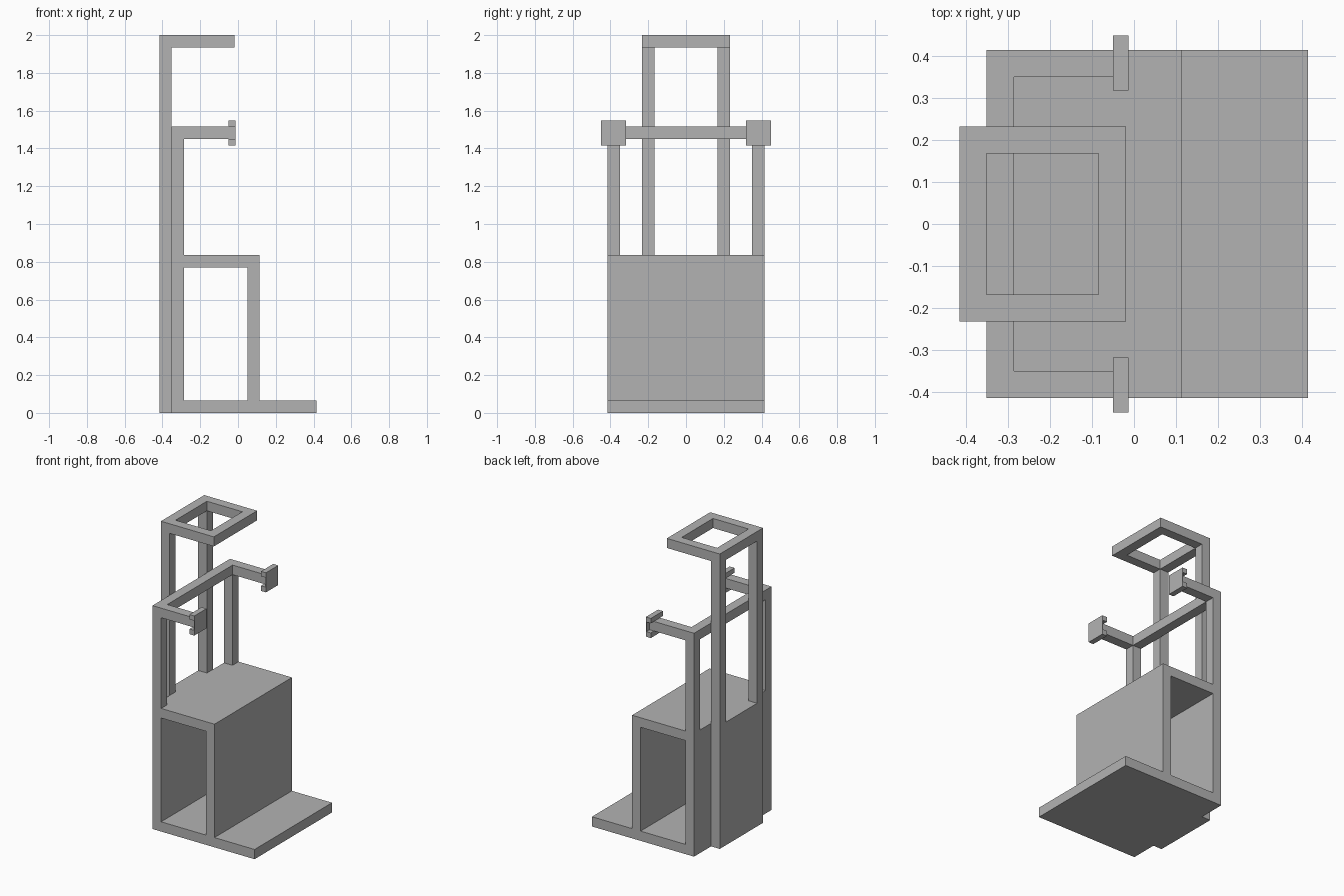
import bpy
import bmesh

cube = bpy.data.objects.get("Cube")
if cube:
    bpy.data.objects.remove(cube, do_unlink=True)

grey = bpy.data.materials.new("plain grey")
grey.use_nodes = True
colour = (0.45, 0.45, 0.45, 1)
grey.diffuse_color = colour
grey.node_tree.nodes["Principled BSDF"].inputs["Base Color"].default_value = colour


def box(name, x, y, z):
    """Box spanning the given (low, high) range on each axis."""
    bm = bmesh.new()
    bmesh.ops.create_cube(bm, size=1)
    for v in bm.verts:
        v.co = [r[1] if c > 0 else r[0] for c, r in zip(v.co, (x, y, z))]
    mesh = bpy.data.meshes.new(name)
    bm.to_mesh(mesh)
    bm.free()
    mesh.materials.append(grey)
    obj = bpy.data.objects.new(name, mesh)
    bpy.context.collection.objects.link(obj)
    return obj


def pair(name, x, y, z):
    """The same box on both y sides."""
    box(name + "_back", x, y, z)
    box(name + "_front", x, (-y[1], -y[0]), z)


# Key positions
REAR, BACK, INNER, FRONT = -0.416, -0.351, -0.286, 0.415
LEG, NOSE = 0.05, 0.114
HALF, ARM_IN = 0.415, 0.35
RING, RING_IN = 0.232, 0.168
FLOOR, SEAT_LOW, SEAT = 0.066, 0.77, 0.835
ARM_LOW, ARM, RING_LOW, TOP = 1.45, 1.515, 1.935, 2.0
RING_END, TIP, GRIP = -0.019, -0.013, -0.05
full = (-HALF, HALF)

# Seat body: open at both ends
box("base_plate", (BACK, FRONT), full, (0, FLOOR))
box("back_panel", (BACK, INNER), full, (FLOOR, SEAT))
box("seat", (INNER, NOSE), full, (SEAT_LOW, SEAT))
box("leg_panel", (LEG, NOSE), full, (FLOOR, SEAT_LOW))

# Arm frame
pair("arm_post", (BACK, INNER), (ARM_IN, HALF), (SEAT, ARM_LOW))
box("arm_crossbar", (BACK, INNER), full, (ARM_LOW, ARM))
pair("arm", (INNER, TIP - 0.004), (ARM_IN, HALF), (ARM_LOW, ARM))

# Channel-shaped hand plates
hand = (0.318, 0.449)
pair("hand_plate", (TIP - 0.004, TIP), hand, (1.415, 1.548))
pair("hand_upper_lip", (GRIP, TIP - 0.004), hand, (ARM, 1.548))
pair("hand_lower_lip", (GRIP, TIP - 0.004), hand, (1.415, ARM_LOW))

# Rear support and overhead ring
box("rear_panel", (REAR, BACK), (-RING, RING), (0, SEAT))
pair("rear_post", (REAR, BACK), (RING_IN, RING), (SEAT, RING_LOW))
box("ring_rear_bar", (REAR, BACK), (-RING, RING), (RING_LOW, TOP))
pair("ring_side_bar", (BACK, -0.085), (RING_IN, RING), (RING_LOW, TOP))
box("ring_end_bar", (-0.085, RING_END), (-RING, RING), (RING_LOW, TOP))
